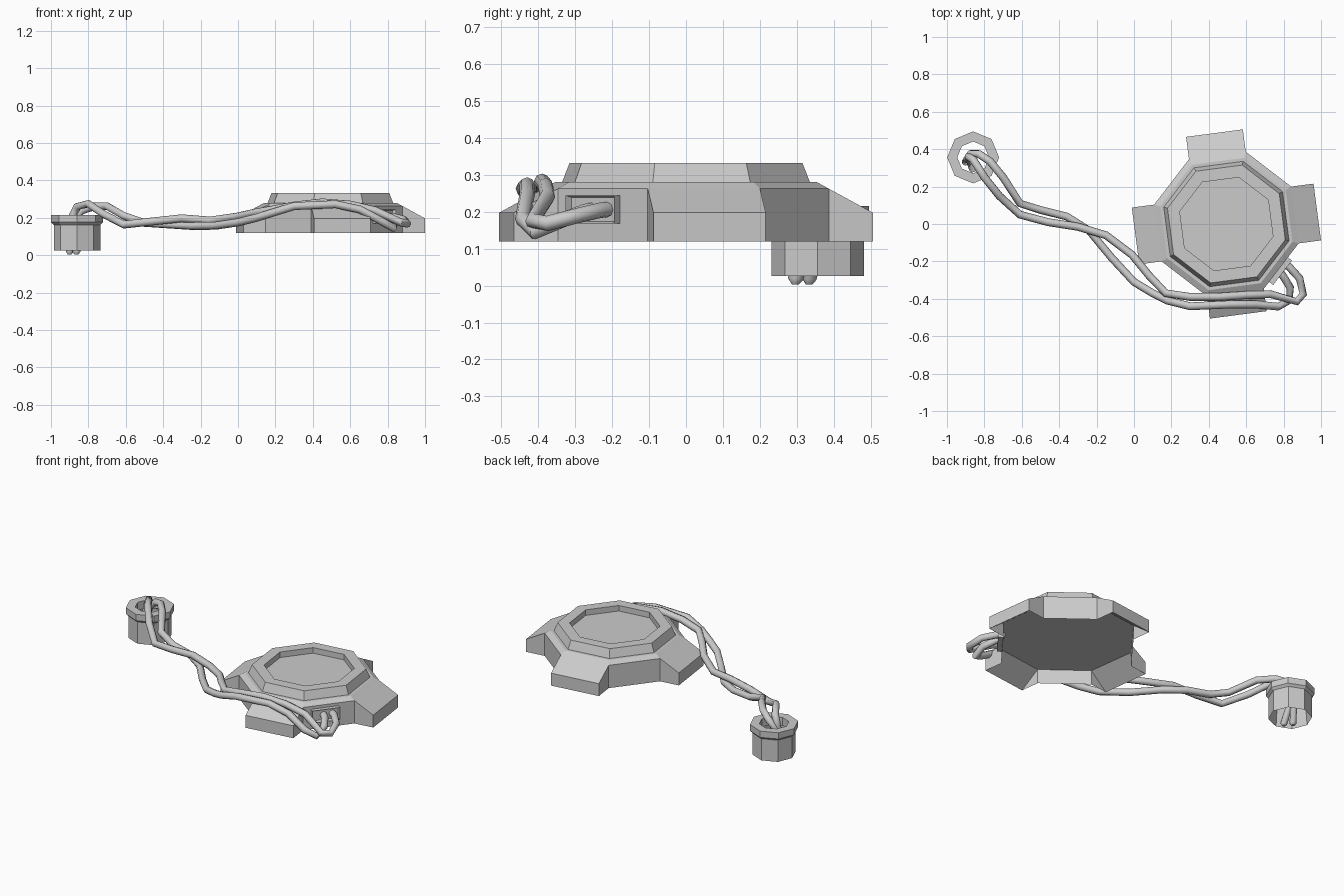
import bpy, bmesh
from math import sin, cos, radians, pi
from mathutils import Vector, Matrix

if "Cube" in bpy.data.objects:
    bpy.data.objects.remove(bpy.data.objects["Cube"])

ROT = radians(7.5)          # twist of the main housing
CX, CY = 0.494, 0.0         # centre of the main housing
CEIL = 0.212                # height of the recessed underside


def finish(bm, name, matrix=None):
    bmesh.ops.remove_doubles(bm, verts=bm.verts, dist=0.0005)
    bmesh.ops.recalc_face_normals(bm, faces=bm.faces)
    if matrix:
        bm.transform(matrix)
    me = bpy.data.meshes.new(name)
    bm.to_mesh(me)
    bm.free()
    ob = bpy.data.objects.new(name, me)
    bpy.context.collection.objects.link(ob)
    return ob


def lathe8(bm, profile, phase, cap=False):
    """Sweep a (radius, z) profile round eight sides; returns bands of faces."""
    rings = [[bm.verts.new((r * cos(phase + k * pi / 4), r * sin(phase + k * pi / 4), z))
              for k in range(8)] for r, z in profile]
    bands = []
    for a, b in zip(rings, rings[1:]):
        bands.append([bm.faces.new((a[k], a[(k + 1) % 8], b[(k + 1) % 8], b[k])) for k in range(8)])
    if cap:
        bm.faces.new(rings[-1])
    return bands


place = Matrix.Translation((CX, CY, -0.003)) @ Matrix.Rotation(ROT, 4, 'Z')

# main housing: open-bottomed octagonal shell with raised rim and shallow dish
bm = bmesh.new()
bands = lathe8(bm, [(0.40, 0.122), (0.40, 0.265), (0.366, 0.283), (0.347, 0.283),
                    (0.326, 0.335), (0.258, 0.335), (0.258, 0.300)], pi / 8, cap=True)
# the sides behind the four feet stay open
bmesh.ops.delete(bm, geom=[f for i, f in enumerate(bands[0]) if i % 2 == 1], context='FACES_ONLY')

# four sloped feet, plus their sloping undersides in a separate mesh
under = bmesh.new()
ri, ro, w = 0.40 * cos(pi / 8), 0.490, 0.40 * sin(pi / 8)
for q in range(4):
    turn = Matrix.Rotation(q * pi / 2, 3, 'Z')
    sides = []
    for s in (-1, 1):
        sides.append([bm.verts.new(turn @ Vector(p)) for p in
                      ((ri, s * w, 0.122), (ri, s * w, 0.265), (ro, s * w, 0.20), (ro, s * w, 0.122))])
        bm.faces.new(sides[-1])
    a, b = sides
    for i in (1, 2):
        bm.faces.new((a[i], a[i + 1], b[i + 1], b[i]))
    under.faces.new([under.verts.new(turn @ Vector(p)) for p in
                     ((ri, -w, CEIL), (ri, w, CEIL), (ro, w, 0.122), (ro, -w, 0.122))])
finish(bm, "housing", place)

# flat ceiling of the underside
under.faces.new([under.verts.new((0.40 * cos(pi / 8 - k * pi / 4), 0.40 * sin(pi / 8 - k * pi / 4), CEIL))
                 for k in range(8)])
finish(under, "underside", place)

# cable outlet frame on the diagonal wall
bm = bmesh.new()
bmesh.ops.create_cube(bm, size=1, matrix=Matrix.Translation((0.382, -0.024, 0.209)) @
                      Matrix.Diagonal((0.030, 0.165, 0.076, 1)))
bm.faces.ensure_lookup_table()
front = max(bm.faces, key=lambda f: f.calc_center_median().x)
bmesh.ops.inset_individual(bm, faces=[front], thickness=0.008)
bmesh.ops.translate(bm, verts=front.verts, vec=(-0.02, 0, 0))
finish(bm, "cable_outlet", place @ Matrix.Rotation(-pi / 4, 4, 'Z'))

# plug: octagonal open sleeve with a flange and a through hole
bm = bmesh.new()
lathe8(bm, [(0.125, 0.026), (0.125, 0.162), (0.139, 0.176), (0.139, 0.215),
            (0.085, 0.215), (0.085, 0.165), (0.115, 0.150), (0.125, 0.026)], 0)
finish(bm, "plug", Matrix.Translation((-0.86, 0.356, 0)))


# two twisted cables running from outlet to plug
def cable(name, pts, r=0.021):
    cu = bpy.data.curves.new(name, 'CURVE')
    cu.dimensions = '3D'
    cu.bevel_depth = r
    cu.bevel_resolution = 2
    cu.use_fill_caps = True
    sp = cu.splines.new('POLY')
    sp.points.add(len(pts) - 1)
    for p, co in zip(sp.points, pts):
        p.co = (*co, 1)
    sp.points[-1].radius = 0.45
    ob = bpy.data.objects.new(name, cu)
    bpy.context.collection.objects.link(ob)
    bpy.ops.object.select_all(action='DESELECT')
    ob.select_set(True)
    bpy.context.view_layer.objects.active = ob
    bpy.ops.object.convert(target='MESH')
    bpy.ops.object.shade_smooth_by_angle(angle=radians(50))


cable("cable_a", [(0.79, -0.205, 0.206), (0.83, -0.23, 0.204), (0.885, -0.29, 0.19), (0.905, -0.375, 0.168),
                  (0.87, -0.415, 0.175), (0.73, -0.375, 0.24), (0.60, -0.38, 0.27), (0.45, -0.39, 0.282),
                  (0.30, -0.39, 0.265), (0.17, -0.37, 0.24), (0.08, -0.275, 0.225), (-0.01, -0.165, 0.205),
                  (-0.15, -0.06, 0.185), (-0.30, -0.015, 0.197), (-0.46, 0.01, 0.18), (-0.61, 0.05, 0.163),
                  (-0.72, 0.15, 0.22), (-0.80, 0.25, 0.275), (-0.86, 0.345, 0.26),
                  (-0.885, 0.36, 0.21), (-0.863, 0.296, 0.018), (-0.863, 0.296, 0.003)])
cable("cable_b", [(0.765, -0.25, 0.204), (0.795, -0.275, 0.20), (0.835, -0.34, 0.175), (0.83, -0.41, 0.145),
                  (0.77, -0.442, 0.18), (0.65, -0.43, 0.245), (0.52, -0.43, 0.272), (0.30, -0.44, 0.262),
                  (0.18, -0.41, 0.225), (0.10, -0.37, 0.20), (0.00, -0.31, 0.175), (-0.12, -0.18, 0.157),
                  (-0.24, -0.035, 0.155), (-0.36, 0.04, 0.163), (-0.50, 0.075, 0.172), (-0.61, 0.11, 0.21),
                  (-0.70, 0.25, 0.262), (-0.77, 0.335, 0.26), (-0.83, 0.375, 0.24),
                  (-0.875, 0.375, 0.20), (-0.90, 0.333, 0.018), (-0.90, 0.333, 0.003)])
